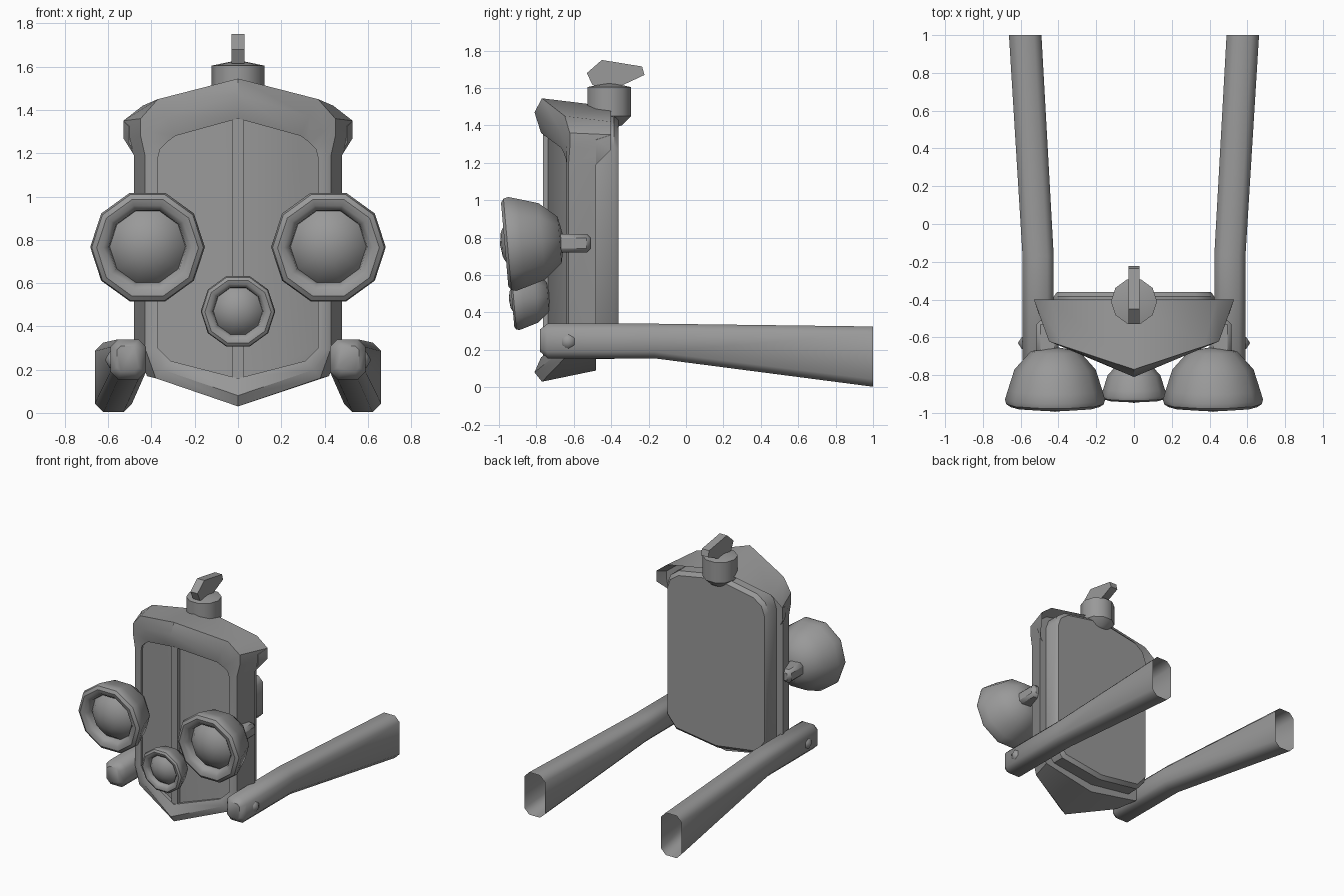
import bpy, bmesh, math
from mathutils import Matrix, Vector

cube = bpy.data.objects.get("Cube")
if cube:
    bpy.data.objects.remove(cube, do_unlink=True)

grey = bpy.data.materials.new("plain_grey")
grey.use_nodes = True
tone = (0.32, 0.32, 0.32, 1)
grey.diffuse_color = tone
grey.node_tree.nodes["Principled BSDF"].inputs["Base Color"].default_value = tone


def finish(name, bm, angle=40):
    bmesh.ops.recalc_face_normals(bm, faces=bm.faces)
    mesh = bpy.data.meshes.new(name)
    bm.to_mesh(mesh)
    bm.free()
    mesh.materials.append(grey)
    obj = bpy.data.objects.new(name, mesh)
    bpy.context.collection.objects.link(obj)
    bpy.ops.object.select_all(action='DESELECT')
    obj.select_set(True)
    bpy.context.view_layer.objects.active = obj
    bpy.ops.object.shade_smooth_by_angle(angle=math.radians(angle))
    return obj


def loft(rings):
    """Skin a series of closed rings with quads."""
    bm = bmesh.new()
    rows = [[bm.verts.new(p) for p in ring] for ring in rings]
    for a, b in zip(rows, rows[1:]):
        n = len(a)
        for i in range(n):
            j = (i + 1) % n
            bm.faces.new((a[i], a[j], b[j], b[i]))
    return bm, rows


def mirrored(half, depth):
    """Close a half outline across x = 0; depth gives y for each point."""
    right = [(x, depth(x, z), z) for x, z in half]
    left = [(-x, y, z) for x, y, z in right[-2:0:-1]]
    return right + left


def cap_halves(bm, row):
    k = len(row) // 2
    bm.faces.new(row[:k + 1])
    bm.faces.new(row[k:] + row[:1])


def shrink(half, f, mid=0.8):
    return [(x * f, mid + (z - mid) * f) for x, z in half]


def vee(nose, slope):
    return lambda x, z: nose + slope * x


def flat(y):
    return lambda x, z: y


# Radiator shell with overhanging crown and pointed grille
back = [(0, 1.5), (.44, 1.42), (.53, 1.35), (.53, 1.27), (.48, 1.19), (.48, .3), (.42, .17), (0, .09)]
edge = [(0, 1.545), (.37, 1.45), (.45, 1.36), (.45, 1.28), (.43, 1.19), (.43, .3), (.38, .16), (0, .03)]
ridge = [(0, 1.47), (.33, 1.37), (.4, 1.3), (.41, 1.25), (.41, 1.18), (.41, .29), (.35, .2), (0, .08)]
opening = [(0, 1.36), (.29, 1.28), (.33, 1.25), (.36, 1.22), (.37, 1.18), (.37, .3), (.31, .24), (0, .16)]
bm, rows = loft([
    mirrored(shrink(back, .95), flat(-.48)),
    mirrored(back, lambda x, z: -.4 if z > 1.22 else -.48),
    mirrored(edge, vee(-.77, .33)),
    mirrored(ridge, vee(-.81, .42)),
    mirrored(opening, vee(-.775, .37)),
    mirrored(opening, vee(-.745, .33)),
])
cap_halves(bm, rows[0])
cap_halves(bm, rows[-1])
finish("radiator_shell", bm)

# Radiator core behind the shell
core = [(0, 1.47), (.33, 1.41), (.4, 1.36), (.425, 1.29), (.425, .29), (.35, .2), (0, .15)]
bm, rows = loft([mirrored(core, flat(-.49)), mirrored(core, flat(-.385)),
                 mirrored(shrink(core, .96), flat(-.36))])
cap_halves(bm, rows[0])
cap_halves(bm, rows[-1])
finish("radiator_core", bm)


def box(name, lo, hi, bevel=0):
    lo, hi = Vector(lo), Vector(hi)
    bm = bmesh.new()
    bmesh.ops.create_cube(bm, size=1)
    for v in bm.verts:
        v.co = (lo + hi) / 2 + v.co * (hi - lo)
    if bevel:
        bmesh.ops.bevel(bm, geom=bm.edges[:], offset=bevel, segments=1, affect='EDGES')
    return finish(name, bm)


box("grille_bar", (-.025, -.765, .14), (.025, -.73, 1.365))


def revolve(name, profile, sides, matrix):
    """Turn (radius, height) pairs about local z; closes at the axis."""
    bm, rows = loft([[(r * math.cos(t), r * math.sin(t), h)
                      for t in (math.tau * i / sides for i in range(sides))]
                     for r, h in profile])
    bmesh.ops.remove_doubles(bm, verts=bm.verts[:], dist=.0005)
    bmesh.ops.transform(bm, matrix=matrix, verts=bm.verts[:])
    return finish(name, bm)


# Lamps: bowl, rounded rim and domed lens, tilted slightly down
lamp = [(0, -.18), (.13, -.155), (.215, -.06), (.25, .05), (.265, .1), (.258, .125), (.235, .14),
        (.205, .135), (.18, .11), (.175, .08), (.14, .12), (.07, .155), (0, .165)]


def make_lamp(name, where, scale):
    place = Matrix.Translation(where) @ Matrix.Rotation(math.radians(95), 4, 'X') @ Matrix.Scale(scale, 4)
    revolve(name, lamp, 10, place)


make_lamp("fog_lamp", (0, -.84, .475), .65)
for side, s in (("left", 1), ("right", -1)):
    make_lamp(side + "_headlight", (s * .418, -.83, .775), 1)
    xs = sorted((s * .4, s * .517))
    box(side + "_lamp_bracket", (xs[0], -.74, .72), (xs[1], -.51, .82), .022)

    # Chassis rail: chamfered hollow beam, flaring and deepening to the open rear
    def section(y, x0, x1, z0, z1, c=.035):
        pts = [(x0 + c, z0), (x1 - c, z0), (x1, z0 + c), (x1, z1 - c),
               (x1 - c, z1), (x0 + c, z1), (x0, z1 - c), (x0, z0 + c)]
        return [(s * x, y, z) for x, z in pts]

    bm, rows = loft([section(-.78, .46, .56, .19, .31, .02), section(-.74, .425, .59, .155, .34),
                     section(-.17, .425, .59, .155, .34), section(1, .49, .662, .003, .325, .04)])
    bm.faces.new(rows[0])
    finish(side + "_chassis_rail", bm, 50)
    turn = Matrix.Translation((s * .585, -.63, .245)) @ Matrix.Rotation(s * math.pi / 2, 4, 'Y')
    revolve(side + "_rail_bolt", [(.042, 0), (.035, .01), (0, .03)], 6, turn)

# Filler cap and its upright fin
revolve("filler_cap", [(0, 1.38), (.07, 1.4), (.122, 1.45), (.122, 1.605), (0, 1.63)], 10,
        Matrix.Translation((0, -.41, 0)))
fin = [(-.53, 1.68), (-.45, 1.75), (-.235, 1.715), (-.222, 1.67), (-.35, 1.61), (-.5, 1.615)]
bm, rows = loft([[(x, y, z) for y, z in fin] for x in (-.03, .03)])
for row in rows:
    bm.faces.new(row)
finish("cap_fin", bm)
